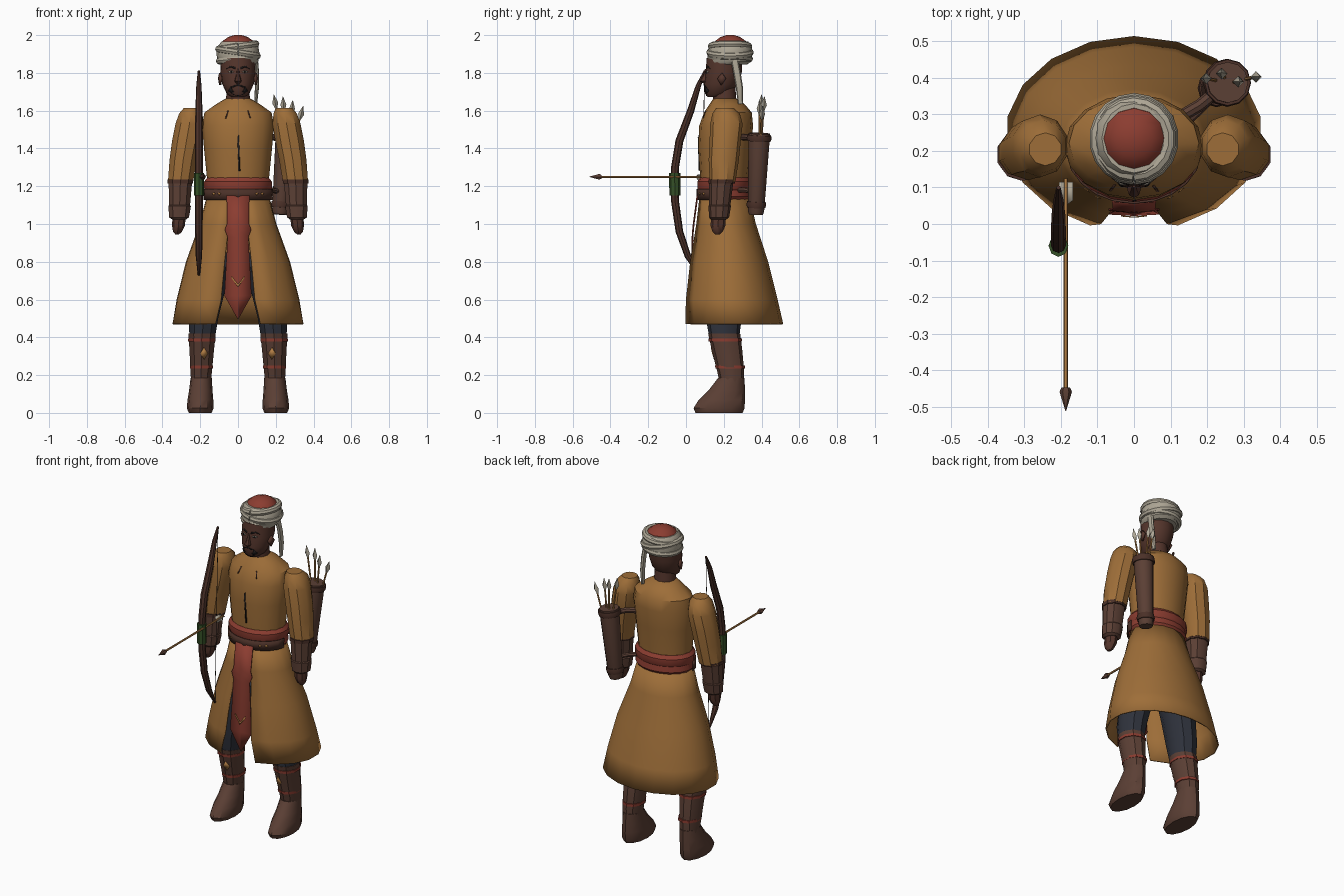
import bpy, bmesh
from math import sin, cos, pi, radians
from mathutils import Vector
from mathutils.bvhtree import BVHTree

cube = bpy.data.objects.get("Cube")
if cube:
    bpy.data.objects.remove(cube, do_unlink=True)


def material(name, r, g, b):
    m = bpy.data.materials.new(name)
    m.use_nodes = True
    m.diffuse_color = (r, g, b, 1)
    bsdf = m.node_tree.nodes["Principled BSDF"]
    bsdf.inputs["Base Color"].default_value = (r, g, b, 1)
    bsdf.inputs["Roughness"].default_value = 0.9
    return m


ochre = material("ochre cloth", .34, .155, .04)
red = material("red cloth", .26, .046, .03)
leather = material("brown leather", .105, .05, .035)
wood = material("dark wood", .07, .03, .021)
skin = material("brown skin", .09, .036, .025)
cream = material("cream cloth", .42, .38, .30)
navy = material("navy cloth", .028, .032, .045)
green = material("green grip", .035, .08, .02)
black = material("black hair", .012, .01, .01)
gold = material("gold trim", .45, .21, .06)
parts = []


def finish(name, bm, mat, solid=0):
    bmesh.ops.recalc_face_normals(bm, faces=bm.faces)
    me = bpy.data.meshes.new(name)
    bm.to_mesh(me)
    bm.free()
    me.materials.append(mat)
    ob = bpy.data.objects.new(name, me)
    bpy.context.collection.objects.link(ob)
    if solid:
        ob.modifiers.new("Thickness", "SOLIDIFY").thickness = solid
    parts.append(ob)
    return ob


def skin_rings(name, rings, mat, closed=True, solid=0):
    """Bridge a stack of equal point rings, capping closed ones."""
    bm = bmesh.new()
    rows = [[bm.verts.new(p) for p in ring] for ring in rings]
    n = len(rows[0])
    for a, b in zip(rows, rows[1:]):
        for i in range(n if closed else n - 1):
            j = (i + 1) % n
            bm.faces.new((a[i], a[j], b[j], b[i]))
    if closed:
        bm.faces.new(rows[0])
        bm.faces.new(rows[-1])
    return finish(name, bm, mat, solid)


def loft(name, rings, mat, n=12, spans=None, solid=0):
    """Horizontal ovals (z, centre x, half width, front y, back y); spans give open arcs."""
    out = []
    for k, (z, cx, rx, y0, y1) in enumerate(rings):
        a, b = spans[k] if spans else (0, 360 - 360 / n)
        ang = [radians(a + (b - a) * i / (n - 1)) for i in range(n)]
        c, r = (y0 + y1) / 2, (y1 - y0) / 2
        out.append([(cx + rx * sin(t), c - r * cos(t), z) for t in ang])
    return skin_rings(name, out, mat, not spans, solid)


def sweep(name, pts, radii, mat, n=8):
    """Round tube along points, one radius each."""
    pts = [Vector(p) for p in pts]
    out = []
    for i, p in enumerate(pts):
        d = (pts[min(i + 1, len(pts) - 1)] - pts[max(i - 1, 0)]).normalized()
        u = d.cross(Vector((0, 0, 1)) if abs(d.z) < .8 else Vector((1, 0, 0))).normalized()
        v = d.cross(u)
        out.append([p + radii[i] * (u * cos(2 * pi * k / n) + v * sin(2 * pi * k / n)) for k in range(n)])
    return skin_rings(name, out, mat)


def plate(name, pts, mat, solid=.004):
    bm = bmesh.new()
    bm.faces.new([bm.verts.new(p) for p in pts])
    return finish(name, bm, mat, solid)


def decal(name, target, pts, mat, lift=.003):
    """Flat painted shape of (x, z) points laid on the front of a part."""
    me = target.data
    tree = BVHTree.FromPolygons([v.co for v in me.vertices], [p.vertices for p in me.polygons])
    out = []
    for x, z in pts:
        hit = tree.ray_cast(Vector((x, -1, z)), Vector((0, 1, 0)))[0]
        out.append((x, (hit.y if hit else .1) - lift, z))
    return plate(name, out, mat, .003)


def diamond(x, z, w, h):
    return [(x - w, z), (x, z - h), (x + w, z), (x, z + h)]


# Robe body, skirt with front slit, sash, belt
torso = loft("robe_body", [(1.13, 0, .165, .08, .325), (1.25, 0, .165, .075, .33), (1.4, 0, .18, .065, .345),
                           (1.52, 0, .19, .07, .355), (1.59, 0, .178, .095, .348), (1.635, 0, .115, .125, .31),
                           (1.665, 0, .064, .145, .265)], ochre, 16)
gaps = (10, 14, 15, 16, 20)
loft("robe_skirt", [(1.15, 0, .165, .07, .335), (1.0, 0, .205, .05, .37), (.8, 0, .278, .015, .435),
                    (.6, 0, .328, -.01, .485), (.47, 0, .352, -.02, .515)], ochre, 17,
     [(g, 360 - g) for g in gaps], .008)
loft("sash", [(1.125, 0, .165, .075, .335), (1.145, 0, .18, .06, .347), (1.18, 0, .176, .064, .342),
              (1.19, 0, .182, .06, .348), (1.225, 0, .182, .06, .348), (1.245, 0, .165, .075, .332)], red, 18)
belt = loft("front_belt", [(1.128, 0, .184, .055, .35), (1.185, 0, .186, .055, .352)], wood, 11,
            [(-85, 85)] * 2, .006)
for x in (-.13, -.1, .1, .13):
    decal("belt_stud", belt, diamond(x, 1.16, .008, .008), gold, .008)

# Hanging front panel
rows = [(1.15, .06, .06), (1.0, .058, .04), (.97, .07, .037), (.93, .055, .034), (.62, .072, .026), (.5, .004, .028)]
panel = skin_rings("front_panel", [[(-w, y, z), (0, y - .004, z), (w, y, z)] for z, w, y in rows], red, False, .005)
decal("panel_chevron", panel, [(-.035, .725), (0, .68), (.035, .725), (.035, .713), (0, .667), (-.035, .713)], gold, .006)

# Chest opening and collar marks
decal("chest_opening", torso, [(-.004, 1.46), (.004, 1.47), (.012, 1.28), (.004, 1.28)], black)
for s in (-1, 1):
    decal("collar_mark", torso, [(s * .05, 1.6), (s * .056, 1.6), (s * .068, 1.56), (s * .062, 1.56)], wood)

for s, side in ((1, "left"), (-1, "right")):
    # Arm
    loft(side + "_sleeve", [(1.615, s * .243, .045, .16, .25), (1.585, s * .25, .065, .14, .285),
                            (1.53, s * .257, .078, .128, .3), (1.44, s * .273, .08, .125, .29),
                            (1.34, s * .29, .076, .12, .28), (1.225, s * .304, .07, .125, .262)], ochre, 10)
    loft(side + "_cuff_fold", [(1.215, s * .305, .071, .118, .258), (1.235, s * .305, .072, .118, .262)], wood, 10)
    loft(side + "_bracer", [(1.23, s * .305, .066, .122, .252), (1.1, s * .309, .058, .123, .235),
                            (1.095, s * .309, .063, .119, .238), (1.035, s * .312, .055, .122, .228),
                            (1.025, s * .312, .04, .13, .215)], leather, 10)
    loft(side + "_hand", [(1.04, s * .312, .035, .133, .212), (.99, s * .315, .034, .13, .208),
                          (.96, s * .32, .024, .14, .195), (.945, s * .322, .01, .155, .18)], skin, 8)
    # Leg and boot
    loft(side + "_trouser", [(.85, s * .1, .098, .1, .32), (.65, s * .155, .092, .1, .31),
                             (.5, s * .183, .082, .105, .295), (.39, s * .19, .07, .125, .28)], navy, 10)
    boot = loft(side + "_boot_shaft", [(.15, s * .196, .054, .18, .305), (.22, s * .195, .06, .165, .308),
                                       (.33, s * .192, .068, .137, .298), (.42, s * .19, .076, .117, .287)], leather, 10)
    for z, rx, y0, y1 in ((.385, .076, .118, .296), (.242, .064, .154, .312)):
        loft(side + "_boot_band", [(z - .008, s * .192, rx, y0 + .002, y1), (z + .008, s * .192, rx, y0, y1)], red, 10)
    decal(side + "_boot_diamond", boot, diamond(s * .18, .315, .02, .032), gold)
    loft(side + "_foot", [(0, s * .2, .06, .05, .3), (.025, s * .2, .071, .04, .31), (.07, s * .199, .068, .068, .312),
                          (.12, s * .197, .062, .12, .312), (.185, s * .195, .056, .17, .31)], leather, 12)

# Neck and head
loft("neck", [(1.62, 0, .066, .14, .27), (1.74, 0, .058, .145, .26)], skin, 12)
head = loft("head", [(1.672, 0, .035, .115, .2), (1.69, 0, .06, .1, .235), (1.74, 0, .083, .096, .275),
                     (1.8, 0, .094, .103, .295), (1.88, 0, .092, .11, .3)], skin, 16)
loft("nose", [(1.745, 0, .012, .09, .12), (1.757, 0, .019, .072, .12), (1.785, 0, .011, .088, .125),
              (1.82, 0, .007, .1, .13)], skin, 8)
for s, side in ((1, "left"), (-1, "right")):
    decal(side + "_eye", head, diamond(s * .037, 1.806, .016, .007), cream)
    decal(side + "_pupil", head, diamond(s * .037, 1.806, .006, .006), black, .007)
    decal(side + "_brow", head, [(s * .014, 1.82), (s * .04, 1.83), (s * .065, 1.82), (s * .04, 1.838), (s * .014, 1.83)], black)
    decal(side + "_moustache", head, [(0, 1.741), (s * .035, 1.728), (s * .036, 1.72), (0, 1.733)], black)
    decal(side + "_beard_edge", head, [(s * .036, 1.728), (s * .05, 1.705), (s * .032, 1.69), (s * .028, 1.705)], black)
    plate(side + "_ear", [(s * .095, .165, 1.77), (s * .1, .185, 1.735), (s * .106, .21, 1.77), (s * .1, .19, 1.8)], skin, .012)
decal("chin_beard", head, [(-.032, 1.705), (.032, 1.705), (.028, 1.685), (0, 1.678), (-.028, 1.685)], black)

# Turban wrap, crossing folds, cap and hanging tail
loft("turban_wrap", [(1.845, 0, .092, .115, .325), (1.86, 0, .108, .115, .345), (1.9, 0, .114, .115, .35),
                     (1.94, 0, .108, .122, .348), (1.965, 0, .088, .14, .33)], cream, 16)
for name, tilt, z, r in (("turban_lower_fold", .012, 1.875, .1), ("turban_middle_fold", -.018, 1.908, .104),
                         ("turban_upper_fold", .014, 1.94, .096)):
    ring = [2 * pi * i / 18 for i in range(19)]
    sweep(name, [(r * sin(t), .233 - (r + .003) * cos(t), z + tilt * sin(t)) for t in ring], [.019] * 19, cream)
loft("cap_dome", [(1.94, 0, .092, .14, .325), (1.968, 0, .082, .153, .317), (1.99, 0, .052, .183, .287),
                  (2.0, 0, .02, .215, .255)], red, 12)
loft("turban_tail", [(1.88, .093, .012, .235, .275), (1.8, .1, .012, .25, .29), (1.72, .1, .011, .264, .302),
                     (1.635, .094, .007, .275, .302)], cream, 8)

# Bow, grip and string
bx = -.207
limb = [(.1, 1.81), (.065, 1.73), (.025, 1.6), (-.035, 1.44), (-.058, 1.3), (-.06, 1.21), (-.058, 1.12),
        (-.035, .96), (.01, .83), (.07, .73)]
sweep("bow", [(bx, y, z) for y, z in limb], [.006, .014, .019, .021, .021, .02, .021, .02, .017, .006], wood)
loft("bow_grip", [(1.15, bx, .027, -.088, -.03), (1.27, bx, .027, -.09, -.03)], green, 8)
sweep("bow_string", [(bx, .1, 1.8), (bx, .07, .735)], [.002] * 2, black, 4)

# Nocked arrow
ax, az = -.187, 1.25
sweep("arrow_shaft", [(ax, -.46, az), (ax, .125, az)], [.006] * 2, gold, 6)
sweep("arrow_head", [(ax, -.448, az), (ax, -.46, az), (ax, -.512, az)], [.012, .017, .001], leather, 6)
for k in range(3):
    u = Vector((cos(k * 2.09 + .5), 0, sin(k * 2.09 + .5))) * .022
    a, b = Vector((ax, .05, az)), Vector((ax, .115, az))
    plate("arrow_fletching", [a, b, b + u, a + u + Vector((0, .015, 0))], cream, .002)

# Quiver with rim, straps and spare arrows
bottom, mouth = Vector((.222, .37, 1.05)), Vector((.257, .388, 1.48))
axis = mouth - bottom
sweep("quiver", [bottom, bottom + axis * .04, bottom + axis * .9, mouth], [.037, .043, .056, .056], leather, 12)
for f, r in ((.94, .063), (.12, .049)):
    sweep("quiver_band", [bottom + axis * (f - .035), bottom + axis * f, bottom + axis * (f + .04)], [r, r + .003, r], wood, 12)
sweep("quiver_upper_strap", [(.235, .37, 1.45), (.18, .325, 1.46), (.12, .29, 1.46)], [.017] * 3, leather)
sweep("quiver_lower_strap", [(.225, .36, 1.17), (.18, .315, 1.18), (.13, .27, 1.18)], [.014] * 3, leather)
for x, y, z in ((.19, .40, 1.685), (.238, .415, 1.675), (.29, .39, 1.655), (.345, .405, 1.625)):
    tip = Vector((x, y, z))
    base = mouth + (tip - mouth) * Vector((.35, .35, 0)).x - Vector((0, 0, .13))
    d = (tip - base).normalized()
    sweep("spare_arrow_shaft", [base, tip - d * .04], [.005] * 2, gold, 6)
    sweep("spare_arrow_head", [tip - d * .075, tip - d * .045, tip], [.005, .016, .001], cream, 4)

# Smooth curved surfaces, keep hard edges
bpy.ops.object.select_all(action="DESELECT")
for ob in parts:
    ob.select_set(True)
bpy.context.view_layer.objects.active = torso
bpy.ops.object.shade_smooth_by_angle(angle=radians(35))
